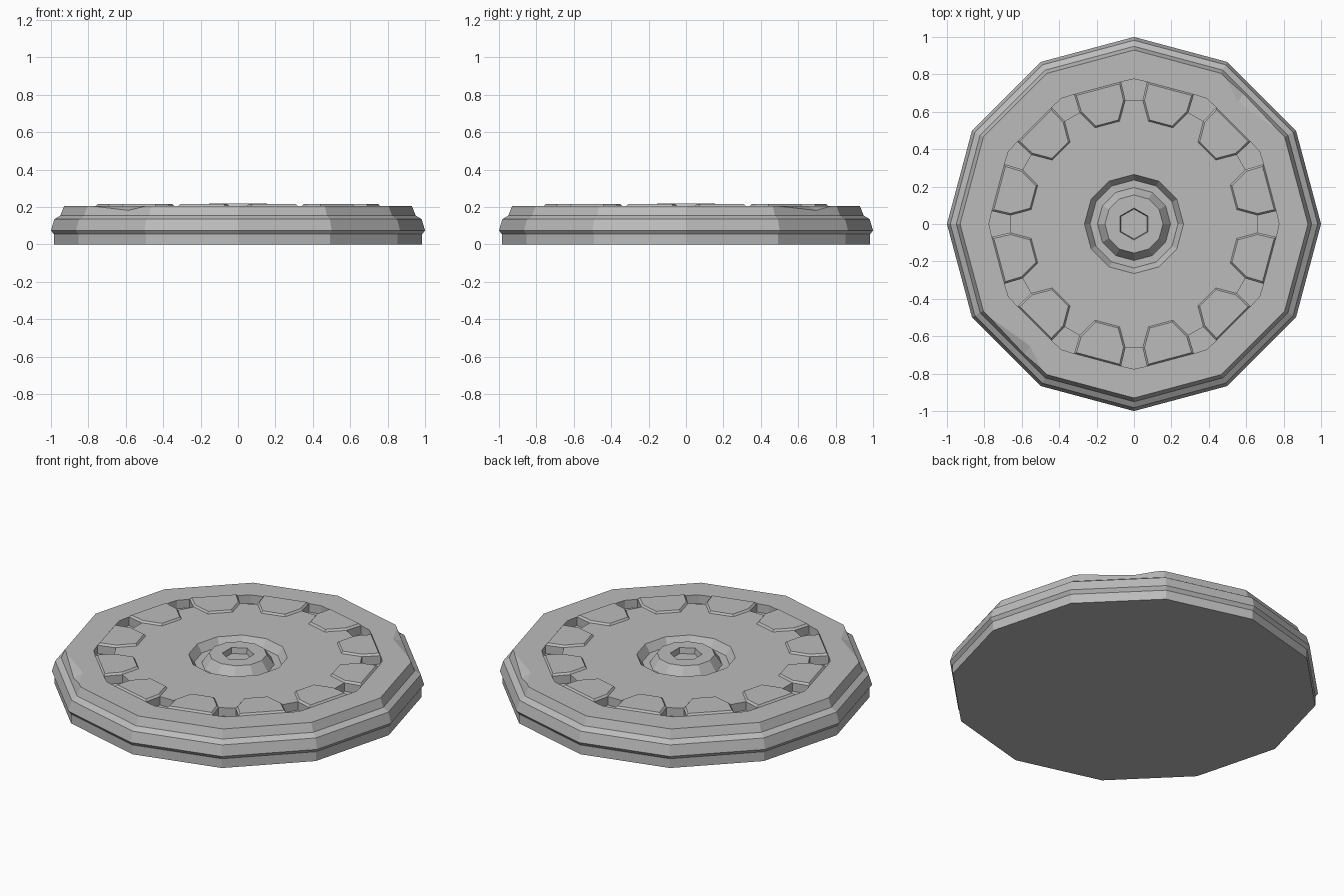
import bpy, bmesh
from math import sin, cos, pi, radians
from mathutils import Matrix, Vector

if "Cube" in bpy.data.objects:
    bpy.data.objects.remove(bpy.data.objects["Cube"])

SIDES = 12
TOP = 0.205

stone = bpy.data.materials.new("stone_grey")
stone.use_nodes = True
stone.diffuse_color = (0.5, 0.5, 0.5, 1)
stone.node_tree.nodes["Principled BSDF"].inputs["Base Color"].default_value = (0.5, 0.5, 0.5, 1)


def finish(bm, name):
    bmesh.ops.recalc_face_normals(bm, faces=bm.faces[:])
    mesh = bpy.data.meshes.new(name)
    bm.to_mesh(mesh)
    bm.free()
    mesh.materials.append(stone)
    ob = bpy.data.objects.new(name, mesh)
    bpy.context.collection.objects.link(ob)
    return ob


def loft(bm, rings):
    """Skin a stack of matching point loops and cap both ends."""
    loops = [[bm.verts.new(p) for p in ring] for ring in rings]
    for a, b in zip(loops, loops[1:]):
        for i in range(len(a)):
            j = (i + 1) % len(a)
            bm.faces.new((a[i], a[j], b[j], b[i]))
    bm.faces.new(loops[0][::-1])
    bm.faces.new(loops[-1])


def polygon(n, r, z, start=0.0):
    return [(r * cos(start + 2 * pi * i / n), r * sin(start + 2 * pi * i / n), z) for i in range(n)]


def polar(outline, z, turn, scale=1.0, centre=0.0):
    """Outline of (radius, degrees) pairs, shrunk about a radius and turned into place."""
    pts = [Vector((r * cos(radians(a)) - centre, r * sin(radians(a)), 0)) * scale for r, a in outline]
    rot = Matrix.Rotation(turn, 3, 'Z')
    return [rot @ (p + Vector((centre, 0, z))) for p in pts]


# Body: stepped rim, ring groove and raised hub
profile = [(0.985, 0), (0.985, 0.055), (1.0, 0.075), (0.982, 0.135), (0.95, 0.155),
           (0.93, TOP), (0.265, TOP), (0.235, 0.16), (0.195, 0.16), (0.155, 0.218)]
bm = bmesh.new()
loft(bm, [polygon(SIDES, r, z) for r, z in profile])
body = finish(bm, "disc_body")

# Cutters: hexagonal socket, pits between plates, two chipped edges
bm = bmesh.new()
loft(bm, [polygon(6, 0.08, 0.185, pi / 2), polygon(6, 0.09, 0.25, pi / 2)])
pit = [(0.663, -4.1), (0.763, -5.2), (0.775, 0), (0.763, 5.2), (0.663, 4.1)]
for k in range(SIDES):
    turn = 2 * pi * k / SIDES
    loft(bm, [polar(pit, 0.155, turn), polar(pit, 0.25, turn)])
chip = [(0.555, 0.65, TOP + 0.001), (0.82, 0.46, TOP + 0.001), (0.48, 0.80, TOP + 0.001),
        (0.61, 0.73, 0.165), (0.555, 0.65, 0.25), (0.82, 0.46, 0.25),
        (0.48, 0.80, 0.25), (0.8, 0.8, 0.25), (0.8, 0.8, TOP)]
for s in (1, -1):
    verts = [bm.verts.new((s * x, s * y, z)) for x, y, z in chip]
    bmesh.ops.convex_hull(bm, input=verts)
cutter = finish(bm, "cutter")
cutter.hide_render = True

mod = body.modifiers.new("cuts", 'BOOLEAN')
mod.operation = 'DIFFERENCE'
mod.solver = 'EXACT'
mod.object = cutter
bpy.context.view_layer.objects.active = body
bpy.ops.object.modifier_apply(modifier=mod.name)
bpy.data.objects.remove(cutter)

# Raised plates with sloping edges, one on each side of the ring
plate = [(0.763, -9.8), (0.763, 9.8), (0.665, 11), (0.555, 7), (0.555, -7), (0.665, -11)]
for k in range(SIDES):
    turn = 2 * pi * (k + 0.5) / SIDES
    bm = bmesh.new()
    loft(bm, [polar(plate, TOP - 0.005, turn),
              polar(plate, TOP, turn),
              polar(plate, TOP + 0.011, turn, 0.92, 0.65)])
    finish(bm, f"ring_plate_{k + 1}")
